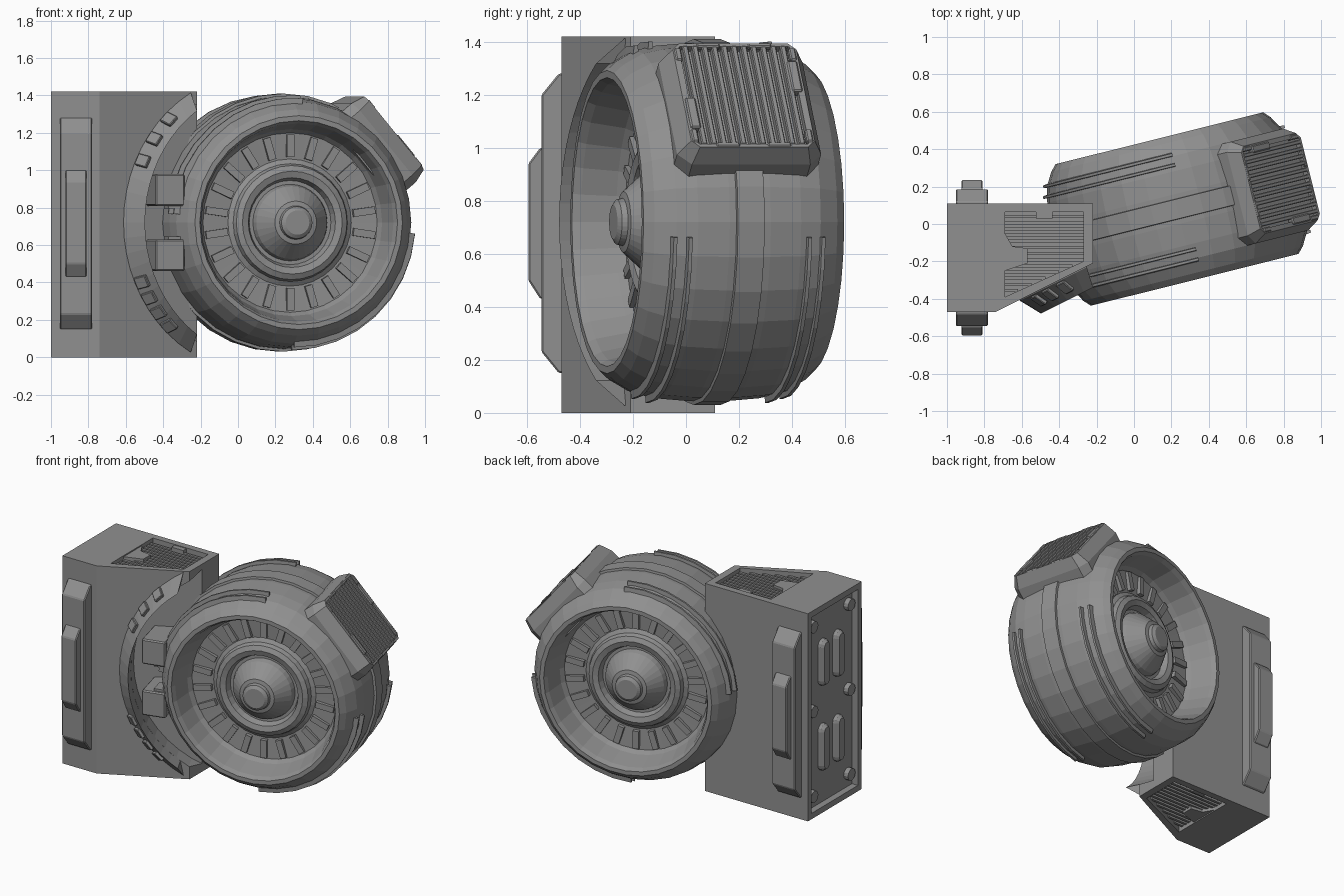
import bpy, bmesh
from math import sin, cos, radians, pi
from mathutils import Matrix, Vector

if "Cube" in bpy.data.objects:
    bpy.data.objects.remove(bpy.data.objects["Cube"])

I = Matrix.Identity(4)
GREY = bpy.data.materials.new("dark_grey")
GREY.diffuse_color = (.28, .28, .28, 1)
GREY.use_nodes = True
GREY.node_tree.nodes["Principled BSDF"].inputs["Base Color"].default_value = GREY.diffuse_color


def frame(o, x, y, z):
    m = Matrix((x, y, z)).transposed().to_4x4()
    m.translation = o
    return m


def finish(name, bm, M, bevel=0):
    bmesh.ops.transform(bm, matrix=M, verts=bm.verts)
    bmesh.ops.remove_doubles(bm, verts=bm.verts, dist=1e-5)
    bmesh.ops.recalc_face_normals(bm, faces=bm.faces)
    me = bpy.data.meshes.new(name)
    bm.to_mesh(me)
    bm.free()
    me.materials.append(GREY)
    ob = bpy.data.objects.new(name, me)
    bpy.context.collection.objects.link(ob)
    if bevel:
        b = ob.modifiers.new("bevel", 'BEVEL')
        b.width, b.segments = bevel, 1
    return ob


def loft(name, rings, M=I, loop=False, ring_closed=True, bevel=0):
    """Skin a list of point rings; cap the ends unless it loops."""
    bm = bmesh.new()
    vs = [[bm.verts.new(p) for p in r] for r in rings]
    n, k = len(vs), len(vs[0])
    for i in range(n if loop else n - 1):
        a, b = vs[i], vs[(i + 1) % n]
        for j in range(k if ring_closed else k - 1):
            bm.faces.new((a[j], a[(j + 1) % k], b[(j + 1) % k], b[j]))
    if not loop:
        bm.faces.new(vs[0])
        bm.faces.new(vs[-1])
    return finish(name, bm, M, bevel)


def prism(name, pts, z0, z1, M=I, bevel=0):
    return loft(name, [[(x, y, z) for x, y in pts] for z in (z0, z1)], M, bevel=bevel)


def box(name, c, s, M=I, bevel=0):
    x, y, z = (v / 2 for v in s)
    return prism(name, [(-x, -y), (x, -y), (x, y), (-x, y)], -z, z,
                 M @ Matrix.Translation(c), bevel)


def disc(name, r, z0, z1, M, n=24):
    return prism(name, [(r * cos(2 * pi * i / n), r * sin(2 * pi * i / n)) for i in range(n)], z0, z1, M)


def band(name, y0, y1, r0, r1, a0, a1, M, step=11.25):
    """Raised strip running round the drum from angle a0 to a1."""
    n = max(1, round((a1 - a0) / step))
    full = a1 - a0 >= 360
    rings = []
    for i in range(n if full else n + 1):
        a = radians(a0 + (a1 - a0) * i / n)
        rings.append([(r * cos(a), y, r * sin(a)) for r, y in
                      ((r0, y0), (r1, y0 + .006), (r1, y1 - .006), (r0, y1))])
    return loft(name, rings, M, loop=full)


def cut(ob, cutter):
    m = ob.modifiers.new("cut", 'BOOLEAN')
    m.operation, m.object = 'DIFFERENCE', cutter
    bpy.context.view_layer.objects.active = ob
    bpy.ops.object.modifier_apply(modifier=m.name)
    bpy.data.objects.remove(cutter)


# Frames: tilted drum, slanted housing face, left panel
D = Matrix.Translation((.23, .08, .72)) @ Matrix.Rotation(radians(14), 4, 'Z')
C = frame((-.74, -.47, .72), (.8944, .4472, 0), (0, 0, 1), (.4472, -.8944, 0))
L = frame((-1, -.18, .71), (0, -1, 0), (0, 0, 1), (-1, 0, 0))
SC = .943

# Housing with grille pockets, side recess and round seat
housing = prism("housing", [(-1, -.47), (-.74, -.47), (-.22, -.21), (-.22, .11), (-1, .11)], 0, 1.42)
pocket = [(-.69, .065), (-.27, .065), (-.27, -.2), (-.69, -.39)]
cut(housing, prism("cutter", pocket, 1.375, 1.6))
cut(housing, prism("cutter", pocket, -.2, .045))
cut(housing, box("cutter", (0, 0, 0), (.50, 1.34, .09), L))
cut(housing, disc("cutter", .73, -.12, .4, C @ Matrix.Translation((SC, 0, 0)), 48))

# Top and bottom grilles
flip = frame((0, 0, 1.42), (1, 0, 0), (0, 1, 0), (0, 0, -1))
for side, M in (("top", I), ("bottom", flip)):
    for i in range(13):
        y = .04 - i * .033
        x1 = -.27 if y > -.2 else -.275 + (y + .2) * 2.21
        box(side + "_slat", ((x1 - .69) / 2, y, 1.38), (x1 + .69, .017, .03), M)
    prism(side + "_grille_tab", [(-.69, -.05), (-.65, -.12), (-.57, -.13), (-.57, -.21), (-.69, -.25)],
          1.37, 1.412, M)
    box(side + "_grille_catch", (-.48, .048, 1.395), (.09, .035, .04), M)

# Stepped handles, front and back
for side, s in (("front", 1), ("back", -1)):
    H = frame((0, -.18, 0), (0, s, 0), (0, 0, 1), (1, 0, 0))
    prism(side + "_handle_base", [(-.28, .15), (-.30, .15), (-.365, .23), (-.365, 1.2), (-.30, 1.28),
                                  (-.28, 1.28)], -.953, -.78, H, .006)
    prism(side + "_handle_grip", [(-.35, .43), (-.37, .43), (-.415, .5), (-.415, .94), (-.37, 1.0),
                                  (-.35, 1.0)], -.923, -.81, H, .006)

# Bolts and capsules on the left panel
for u in (-.2, .2):
    for v in (-.58, 0, .58):
        disc("panel_bolt", .04, -.06, -.012, L @ Matrix.Translation((u, v, 0)), 12)
for u in (-.075, .085):
    for v in (-.29, .29):
        rings = []
        for r, z in ((.045, -.06), (.043, -.025), (.028, -.005)):
            rings.append([(r * cos(a), r * sin(a) + (.115 if i < 7 else -.115), z)
                          for i in range(14) for a in [pi * (i if i < 7 else i - 1) / 6]])
        loft("panel_capsule", rings, L @ Matrix.Translation((u, v, 0)))

# Sloped crescent guard with raised teeth
rings = []
for i in range(21):
    t = i / 10 - 1
    ring = []
    for r, span, h in ((.8, 60, -.01), (.8, 60, .005), (.73, 55, .116), (.73, 55, -.01)):
        a = radians(span * t)
        ring.append((SC - r * cos(a), r * sin(a), h))
    rings.append(ring)
loft("crescent_guard", rings, C)
for a in (25, 35, 45, -24, -31, -38, -45):
    T = (C @ Matrix.Translation((SC, 0, 0)) @ Matrix.Rotation(pi - radians(a), 4, 'Z')
         @ Matrix.Translation((.777, 0, .045)) @ Matrix.Rotation(radians(59), 4, 'Y'))
    box("guard_tooth", (0, 0, 0), (.075, .065, .032), T, .004)

# Brackets joining the drum to the housing
for s in (-1, 1):
    box("drum_bracket", (-.69, -.09, s * .175), (.16, .46, .17), D, .008)
    box("bracket_clip", (-.66, -.25, s * .09), (.07, .10, .03), D)

# Drum with both open ends and hubs as one turned profile (radius, offset)
half = [(0, .365), (.065, .365), (.085, .352), (.09, .33), (.115, .325), (.195, .235), (.205, .2),
        (.225, .2), (.24, .24), (.275, .25), (.305, .235), (.315, .205), (.34, .19), (.48, .2),
        (.5, .23), (.53, .36), (.545, .39), (.572, .39), (.605, .355), (.648, .28), (.665, .2), (.675, .08)]
profile = half + [(r, -y) for r, y in reversed(half)]
N = 32
loft("drum", [[(r * cos(2 * pi * i / N), y, r * sin(2 * pi * i / N)) for r, y in profile]
              for i in range(N)], D, loop=True, ring_closed=False)

# Fan blades on both faces
for s in (-1, 1):
    for i in range(22):
        box("fan_blade", (.41, s * .2, 0), (.12, .034, .04),
            D @ Matrix.Rotation(2 * pi * (i + .5) / 22, 4, 'Y'))

# Centre band and paired ribs round the drum
band("centre_band", -.058, .058, .65, .69, 0, 360, D)
for s in (-1, 1):
    for y, r in ((.232, .682), (.288, .667)):
        for a0, a1 in ((-90, -5), (86, 176)):
            band("drum_rib", s * y - .013, s * y + .013, .62, r, a0, a1, D)

# Vent pod on the upper right of the drum
A = radians(40)
P = D @ frame((0, 0, 0), (-sin(A), 0, cos(A)), (0, 1, 0), (cos(A), 0, sin(A)))
levels = []
for a, b, c, u in ((.275, .28, .05, .5), (.275, .28, .05, .665), (.255, .24, .03, .745),
                   (.24, .215, .005, .745), (.24, .215, .005, .715)):
    levels.append([(x, y, u) for x, y in ((-a, c - b), (c - a, -b), (a - c, -b), (a, c - b),
                                          (a, b - c), (a - c, b), (c - a, b), (-a, b - c))])
loft("vent_pod", levels, P)
for i in range(11):
    box("vent_slat", (0, -.19 + i * .038, .725), (.485, .022, .044), P, .004)
for s in (-1, 1):
    box("vent_side_clip", (s * .09, s * .212, .735), (.15, .04, .036), P, .006)
    for t in (-.2, .2):
        box("vent_corner", (t, s * .222, .735), (.06, .025, .03), P, .005)
        box("vent_end_lip", (t * 1.22, s * .1, .738), (.02, .09, .024), P, .005)
